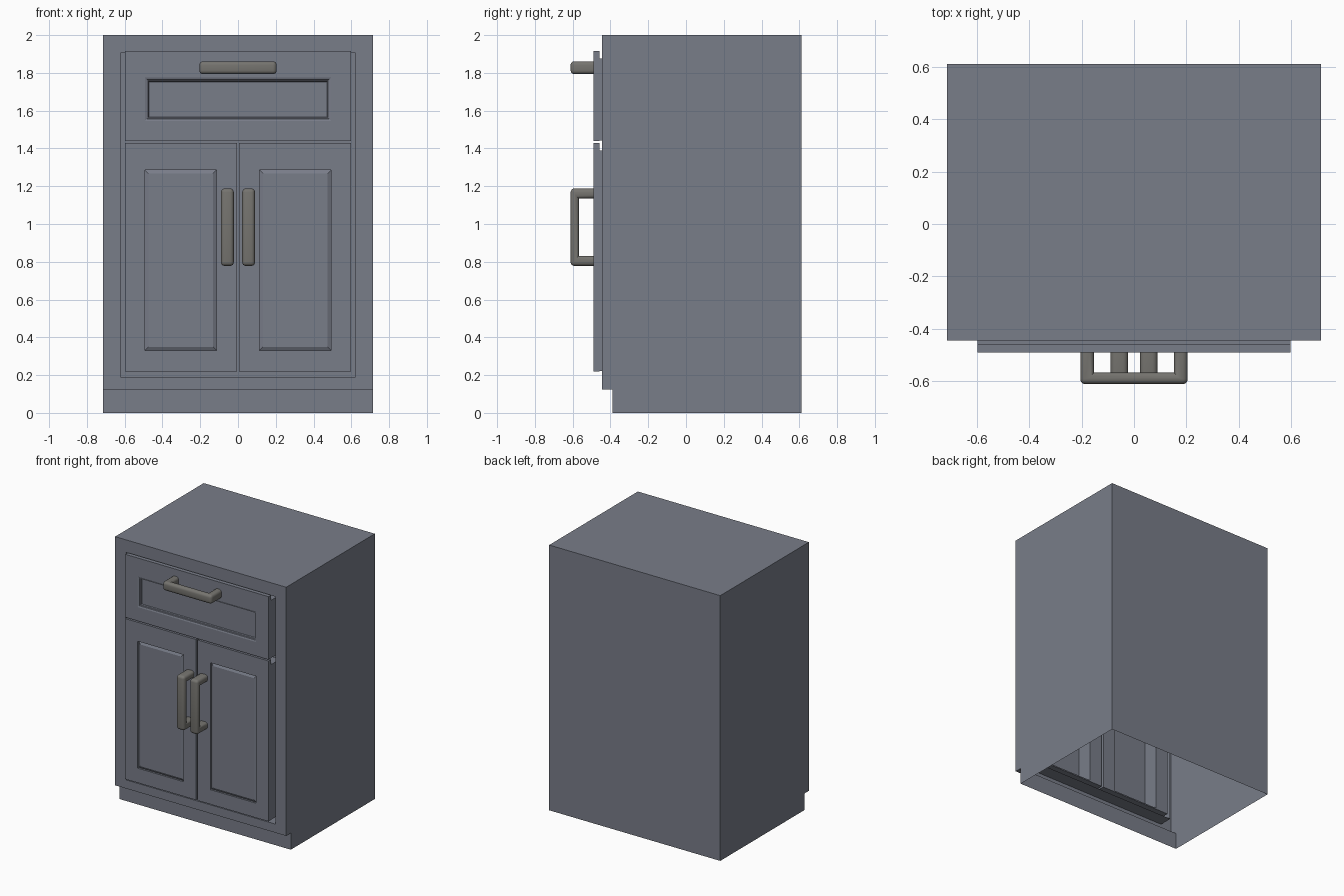
import bpy, bmesh, math

if "Cube" in bpy.data.objects:
    bpy.data.objects.remove(bpy.data.objects["Cube"])

CX = 0.0                         # mirror centre of the cabinet
FRONT, BACK = -0.445, 0.611      # carcass front and back
LIP = -0.345                     # rear edge of the opening and doors


def material(name, rgb):
    m = bpy.data.materials.new(name)
    m.diffuse_color = (*rgb, 1)
    m.use_nodes = True
    m.node_tree.nodes["Principled BSDF"].inputs["Base Color"].default_value = m.diffuse_color
    return m


paint = material("slate_paint", (0.19, 0.205, 0.25))
metal = material("handle_metal", (0.18, 0.175, 0.16))


def finish(name, bm, mat, merge=True):
    if merge:
        bmesh.ops.remove_doubles(bm, verts=bm.verts, dist=1e-5)
    bmesh.ops.recalc_face_normals(bm, faces=bm.faces)
    me = bpy.data.meshes.new(name)
    bm.to_mesh(me)
    bm.free()
    me.materials.append(mat)
    ob = bpy.data.objects.new(name, me)
    bpy.context.collection.objects.link(ob)
    return ob


def ring(bm, x0, x1, z0, z1, y):
    return [bm.verts.new((x, y, z)) for x, z in
            ((x0, z0), (x1, z0), (x1, z1), (x0, z1))]


def bridge(bm, a, b):
    n = len(a)
    for i in range(n):
        bm.faces.new((a[i], a[(i + 1) % n], b[(i + 1) % n], b[i]))


# Carcass: thin open-bottomed shell with toe kick and front opening
def carcass():
    bm = bmesh.new()
    x0, x1 = CX - 0.7135, CX + 0.7135
    toe_y, toe_z = -0.39, 0.125
    prof = [(toe_y, 0), (toe_y, toe_z), (FRONT, toe_z), (FRONT, 2), (BACK, 2), (BACK, 0)]
    left = [bm.verts.new((x0, y, z)) for y, z in prof]
    right = [bm.verts.new((x1, y, z)) for y, z in prof]
    bm.faces.new(left)
    bm.faces.new(right)
    for i in (0, 1, 3, 4):       # toe board, ledge, top, back
        bm.faces.new((left[i], right[i], right[i + 1], left[i + 1]))
    frame = [left[2], right[2], right[3], left[3]]
    hole = (CX - 0.6225, CX + 0.6225, 0.19, 1.905)
    inner = ring(bm, *hole, FRONT)
    bridge(bm, frame, inner)
    bridge(bm, inner, ring(bm, *hole, LIP))
    finish("cabinet_body", bm, paint)


# Front panel: nested rectangles from the front panel round to the hollow back
def front(name, outer, panel, steps, back_y):
    bm = bmesh.new()
    x0, x1, z0, z1 = outer
    a0, a1, b0, b1 = panel
    e = 0.001
    rear = (x0 + e, x1 - e, z0 + e, z1 - 0.04)   # lowered rear edge, finger notch
    hollow = (a0, a1, z0 + 0.01, b1)             # rear has side stiles only
    rings = [ring(bm, a0 + d, a1 - d, b0 + d, b1 - d, y) for d, y in reversed(steps)]
    rings += [ring(bm, *outer, -0.49), ring(bm, *outer, -0.459),
              ring(bm, *rear, -0.459), ring(bm, *rear, LIP),
              ring(bm, *hollow, LIP), ring(bm, *hollow, back_y)]
    for a, b in zip(rings, rings[1:]):
        bridge(bm, a, b)
    bm.faces.new(rings[0])
    bm.faces.new(rings[-1])
    finish(name, bm, paint, merge=False)


# Handle: U-shaped bar, outer edges rounded, inner corners sharp
def handle(name, cx, cz, upright):
    h, t, w = 0.205, 0.053, 0.034
    y0, y1, yb = -0.611, -0.567, -0.48
    prof = [(-h, yb), (-h, y0), (h, y0), (h, yb), (h - t, yb), (h - t, y1),
            (t - h, y1), (t - h, yb)]
    bm = bmesh.new()
    place = (lambda s, y, u: (cx + u, y, cz + s)) if upright else \
            (lambda s, y, u: (cx + s, y, cz + u))
    a = [bm.verts.new(place(s, y, -w)) for s, y in prof]
    b = [bm.verts.new(place(s, y, w)) for s, y in prof]
    bm.faces.new(a)
    bm.faces.new(b)
    bridge(bm, a, b)
    bmesh.ops.recalc_face_normals(bm, faces=bm.faces)
    at_back = lambda ed: all(abs(v.co.y - yb) < 1e-5 for v in ed.verts)
    edges = [ed for ed in bm.edges if ed.is_convex and not at_back(ed)]
    bmesh.ops.bevel(bm, geom=edges, offset=0.02, segments=4, profile=0.5,
                    affect='EDGES', clamp_overlap=True)
    ob = finish(name, bm, metal)
    bpy.context.view_layer.objects.active = ob
    ob.select_set(True)
    bpy.ops.object.shade_smooth_by_angle(angle=math.radians(40))
    ob.select_set(False)


carcass()

# Pair of doors with raised panels, and their handles
for side, s in (("left", -1), ("right", 1)):
    xs = sorted((CX + s * 0.006, CX + s * 0.5975))
    ps = sorted((CX + s * 0.113, CX + s * 0.4935))
    front(side + "_door", (*xs, 0.22, 1.43), (*ps, 0.33, 1.287),
          [(0, -0.49), (0.0005, -0.477), (0.02, -0.488)], -0.47)
    handle(side + "_door_handle", CX + s * 0.056, 0.983, True)

# Drawer front with a stepped recess, and its handle
front("drawer_front", (CX - 0.5975, CX + 0.5975, 1.44, 1.915),
      (CX - 0.4935, CX + 0.4935, 1.545, 1.775),
      [(0, -0.49), (0.011, -0.486), (0.013, -0.481), (0.018, -0.479), (0.022, -0.472)], -0.462)
handle("drawer_handle", CX, 1.8275, False)
